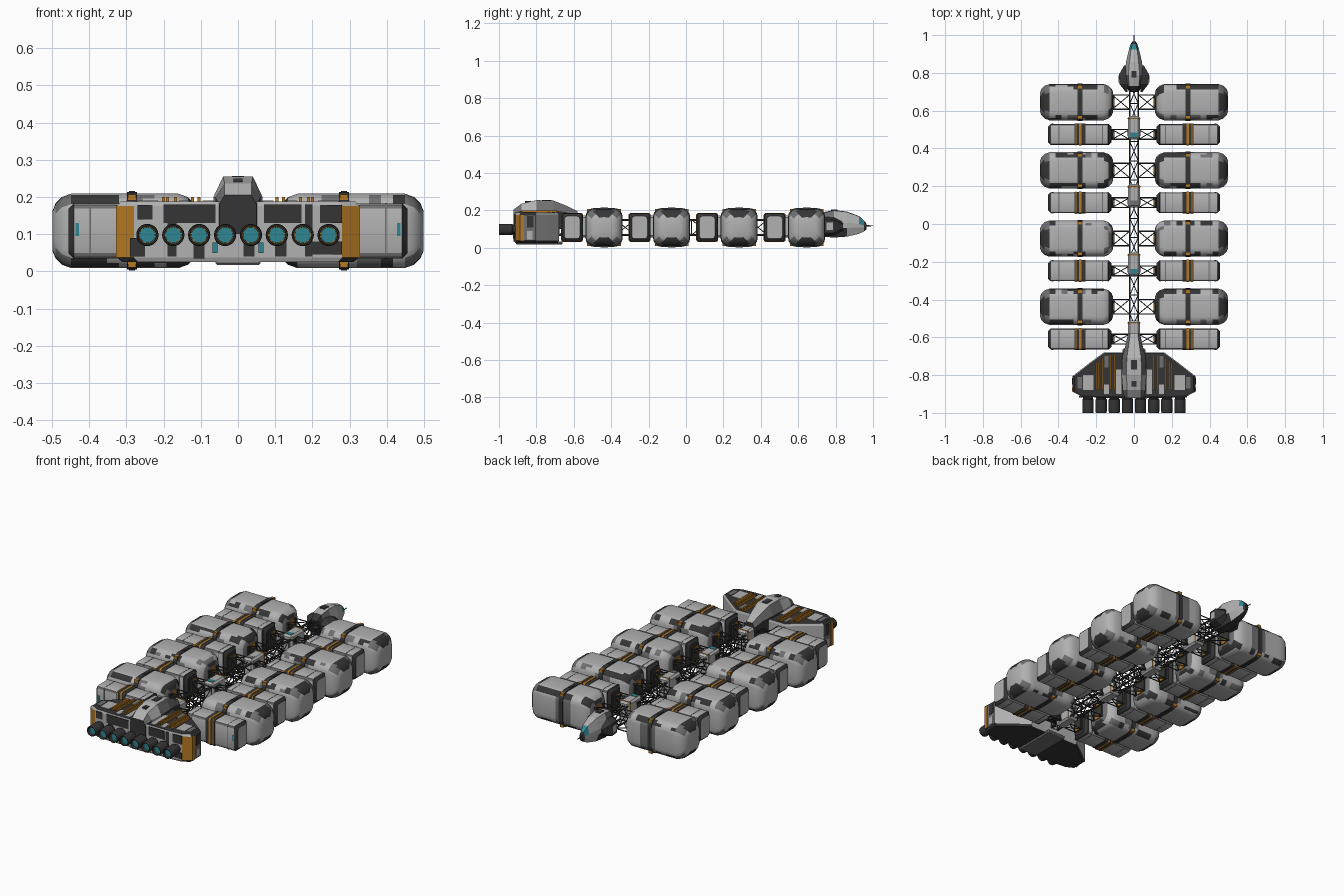
import bpy, bmesh, math
from mathutils import Vector, Matrix, noise

if "Cube" in bpy.data.objects:
    bpy.data.objects.remove(bpy.data.objects["Cube"])

# five flat colours
MATS = []
for name, c in [("light_grey", (0.44, 0.44, 0.44)), ("mid_grey", (0.16, 0.16, 0.165)),
                ("dark_grey", (0.036, 0.036, 0.037)), ("orange", (0.46, 0.19, 0.018)),
                ("teal", (0.03, 0.24, 0.29))]:
    m = bpy.data.materials.new(name)
    m.diffuse_color = (*c, 1)
    m.use_nodes = True
    m.node_tree.nodes["Principled BSDF"].inputs["Base Color"].default_value = m.diffuse_color
    MATS.append(m)
LIGHT, MID, DARK, ORANGE, TEAL = range(5)


def finish(bm, name, rule=None, smooth=False):
    bmesh.ops.recalc_face_normals(bm, faces=bm.faces)
    bm.normal_update()
    if rule:
        for f in bm.faces:
            f.material_index = rule(f.calc_center_median(), f.normal)
    me = bpy.data.meshes.new(name)
    bm.to_mesh(me)
    bm.free()
    for m in MATS:
        me.materials.append(m)
    ob = bpy.data.objects.new(name, me)
    bpy.context.collection.objects.link(ob)
    if smooth:
        bpy.context.view_layer.objects.active = ob
        ob.select_set(True)
        bpy.ops.object.shade_smooth_by_angle(angle=math.radians(35))
        ob.select_set(False)
    return ob


def loft(bm, rings, mat=LIGHT):
    vs = [[bm.verts.new(p) for p in r] for r in rings]
    n = len(rings[0])
    fs = [bm.faces.new((a[i], a[(i + 1) % n], b[(i + 1) % n], b[i])) for a, b in zip(vs, vs[1:]) for i in range(n)]
    for f in fs + [bm.faces.new(vs[0]), bm.faces.new(vs[-1])]:
        f.material_index = mat


def round_rect(hy, hz, r, seg):
    pts = []
    for k, (sy, sz) in enumerate([(1, 1), (-1, 1), (-1, -1), (1, -1)]):
        for i in range(seg + 1):
            a = math.pi / 2 * (k + i / seg)
            pts.append((sy * (hy - r) + r * math.cos(a), sz * (hz - r) + r * math.sin(a)))
    return pts


def box(bm, x0, x1, y0, y1, z0, z1, mat=LIGHT, bevel=0):
    r = bmesh.ops.create_cube(bm, size=1, matrix=Matrix.Translation(((x0 + x1) / 2, (y0 + y1) / 2, (z0 + z1) / 2))
                              @ Matrix.Diagonal((abs(x1 - x0), abs(y1 - y0), abs(z1 - z0), 1)))
    for f in {f for v in r['verts'] for f in v.link_faces}:
        f.material_index = mat
    if bevel:
        edges = list({e for v in r['verts'] for e in v.link_edges})
        bmesh.ops.bevel(bm, geom=edges, offset=bevel, segments=1, affect='EDGES', profile=0.5)


def rod(bm, a, b, r=0.0035, n=5, mat=DARK, r2=None):
    a, b = Vector(a), Vector(b)
    d = b - a
    M = Matrix.Translation((a + b) / 2) @ d.to_track_quat('Z', 'Y').to_matrix().to_4x4()
    g = bmesh.ops.create_cone(bm, cap_ends=True, segments=n, radius1=r, radius2=r if r2 is None else r2,
                              depth=d.length, matrix=M)
    for f in {f for v in g['verts'] for f in v.link_faces}:
        f.material_index = mat


ZC, STEP, Z0, Z1 = 0.109, 0.361, 0.068, 0.15


def x_loft(name, s, yc, x0, x1, hy, hz, r, ends, seg, cuts, rule):
    # rounded capsule-like body lying along x
    prof = [(x0 + t, d) for t, d in ends]
    a, b = prof[-1][0], x1 - ends[-1][0]
    prof += [(a + (b - a) * i / cuts, 0) for i in range(1, cuts)]
    prof += [(x1 - t, d) for t, d in reversed(ends)]
    bm = bmesh.new()
    loft(bm, [[(s * x, yc + y, ZC + z) for y, z in round_rect(hy - d, hz - d, r, seg)] for x, d in prof])
    return finish(bm, name, rule, True)


def strap(bm, s, yc, x0, x1, hy, hz, r, mat):
    loft(bm, [[(s * x, yc + y, ZC + z) for y, z in round_rect(hy, hz, r, 4)] for x in (x0, x1)], mat)


for i in range(4):
    yt, yc = 0.645 - STEP * i, 0.474 - STEP * i
    for s in (1, -1):
        tag = f"{i + 1}_{'right' if s > 0 else 'left'}"

        # large tank with camouflage on ends and shoulders
        def tank_rule(c, n, yt=yt):
            x, z, y = abs(c.x), c.z - ZC, c.y - yt
            if x < 0.125 or x > 0.46:
                if abs(z) > 0.06:
                    return DARK if x < 0.2 or abs(y) < 0.05 else MID
                return MID if x < 0.125 else LIGHT
            if 0.3 < abs(n.z) < 0.93:
                v = noise.noise(Vector((c.x * 14, c.y * 5, c.z * 6)))
                return DARK if v > 0.05 else MID if v < -0.3 else LIGHT
            if abs(n.z) <= 0.3 and abs(x - 0.285) < 0.05:
                return MID
            return LIGHT
        x_loft("tank_" + tag, s, yt, 0.11, 0.498, 0.096, 0.1, 0.045,
               [(0, 0.045), (0.008, 0.026), (0.025, 0.009), (0.05, 0)], 4, 9, tank_rule)

        # tank strap with clamps
        bm = bmesh.new()
        strap(bm, s, yt, 0.272, 0.298, 0.099, 0.104, 0.047, DARK)
        for sy in (1, -1):
            for sz in (1, -1):
                box(bm, s * 0.274, s * 0.296, yt + sy * 0.068, yt + sy * 0.09, ZC + sz * 0.08, ZC + sz * 0.098, ORANGE)
        box(bm, s * 0.277, s * 0.293, yt - 0.02, yt + 0.02, 0.002, 0.216, DARK)
        finish(bm, "tank_strap_" + tag)

        # small cargo container
        def pod_rule(c, n):
            x = abs(c.x)
            if x < 0.128 or 0.448 < x < 0.454:
                return DARK
            return MID if 0.2 < abs(n.z) < 0.8 else LIGHT
        x_loft("container_" + tag, s, yc, 0.12, 0.455, 0.055, 0.074, 0.014,
               [(0, 0.014), (0.014, 0)], 2, 6, pod_rule)
        bm = bmesh.new()
        for x0, x1, e, m in [(0.258, 0.316, 0.002, DARK), (0.279, 0.290, 0.004, ORANGE), (0.305, 0.310, 0.004, ORANGE),
                             (0.134, 0.140, 0.001, DARK), (0.165, 0.169, 0.001, MID), (0.395, 0.399, 0.001, MID)]:
            strap(bm, s, yc, x0, x1, 0.055 + e, 0.074 + e, 0.014, m)
        box(bm, s * 0.427, s * 0.436, yc - 0.057, yc + 0.057, 0.095, 0.13, TEAL)
        finish(bm, "container_bands_" + tag)

        # side trusses holding tank and container
        bm = bmesh.new()
        for y, h in ((yt, 0.038), (yc, 0.026)):
            xa, xb = s * 0.024, s * 0.116
            for z in (Z0, Z1):
                for d in (1, -1):
                    rod(bm, (xa, y + d * h, z), (xb, y + d * h, z))
                    rod(bm, (xa, y + d * h, z), (xb, y - d * h, z), 0.0025)
                rod(bm, (xb, y - h, z), (xb, y + h, z))
            for d in (1, -1):
                rod(bm, (xa, y + d * h, Z0), (xb, y + d * h, Z1), 0.0025)
                rod(bm, (xb, y + d * h, Z0), (xb, y + d * h, Z1))
            box(bm, s * 0.104, s * 0.122, y - h, y + h, Z0, Z1, DARK)
            for z in (Z0 + 0.007, Z1 - 0.007):
                box(bm, s * 0.102, s * 0.108, y - h * 0.45, y + h * 0.45, z - 0.013, z + 0.013, ORANGE)
        finish(bm, "side_truss_" + tag)

    # spine module between containers
    bm = bmesh.new()
    y = 0.51 - STEP * i
    box(bm, -0.032, 0.032, y - 0.062, y + 0.062, 0.055, 0.172, LIGHT, 0.01)
    box(bm, -0.0335, 0.0335, y + 0.045, y + 0.051, 0.06, 0.174, ORANGE)
    box(bm, -0.0335, 0.0335, y - 0.045, y - 0.015, 0.075, 0.15, DARK)
    box(bm, -0.018, 0.018, y - 0.05, y - 0.025, 0.165, 0.174, TEAL if i % 2 == 0 else MID)
    finish(bm, f"spine_module_{i + 1}")

# spine truss
bm = bmesh.new()
ya, yb, bays, w = -0.68, 0.74, 14, 0.022
corners = [(-w, Z0), (w, Z0), (w, Z1), (-w, Z1)]
for x, z in corners:
    rod(bm, (x, ya, z), (x, yb, z), 0.0055, 6)
for k in range(bays):
    p, q = ya + (yb - ya) * k / bays, ya + (yb - ya) * (k + 1) / bays
    for j in range(4):
        (x0, z0), (x1, z1) = corners[j], corners[(j + 1) % 4]
        rod(bm, (x0, p, z0), (x1, p, z1), 0.003)
        rod(bm, (x0, p, z0), (x1, q, z1), 0.0025)
        rod(bm, (x1, p, z1), (x0, q, z0), 0.0025)
finish(bm, "spine_truss")


def hull_ring(y, wb, wt, zl, zh):
    # hull section: wide in the middle, narrow roof and keel
    h = zh - zl
    return [(wb, y, zl + 0.35 * h), (wb, y, zl + 0.55 * h), (wt, y, zh - 0.02 * h), (0, y, zh),
            (-wt, y, zh - 0.02 * h), (-wb, y, zl + 0.55 * h), (-wb, y, zl + 0.35 * h), (-wt, y, zl), (wt, y, zl)]


# command module at the bow
def bow_rule(c, n):
    if 0.92 < c.y < 0.955 and n.z > 0.1:
        return TEAL
    if c.y > 0.955 or c.z < 0.085 or c.y < 0.725:
        return DARK
    return MID if abs(n.x) > 0.6 and c.y < 0.8 else LIGHT


bm = bmesh.new()
loft(bm, [hull_ring(*a) for a in [(0.70, 0.026, 0.018, 0.075, 0.16), (0.73, 0.04, 0.026, 0.06, 0.19),
                                  (0.79, 0.05, 0.03, 0.055, 0.202), (0.86, 0.042, 0.024, 0.06, 0.194),
                                  (0.925, 0.026, 0.016, 0.075, 0.17), (0.952, 0.018, 0.01, 0.088, 0.145),
                                  (0.965, 0.01, 0.006, 0.1, 0.13)]])
finish(bm, "command_module", bow_rule)
bm = bmesh.new()
rod(bm, (0, 0.955, 0.118), (0, 1.0, 0.118), 0.004, 6, DARK, 0.002)
box(bm, -0.014, 0.014, 0.775, 0.81, 0.196, 0.205, DARK)
for s in (1, -1):
    loft(bm, [[(s * x, y, z) for x, z in ((xi, zl), (xo, zl + 0.015), (xo, zh - 0.015), (xi, zh))]
              for y, xi, xo, zl, zh in [(0.70, 0.035, 0.045, 0.09, 0.14), (0.74, 0.03, 0.076, 0.065, 0.165),
                                        (0.79, 0.035, 0.08, 0.065, 0.165), (0.84, 0.035, 0.052, 0.09, 0.14)]], DARK)
    box(bm, s * 0.076, s * 0.081, 0.75, 0.785, 0.095, 0.135, LIGHT)
finish(bm, "bow_antenna_and_side_pods")

# engine block at the stern
half = [(0.16, -0.68), (0.235, -0.735), (0.325, -0.805), (0.325, -0.888), (0.28, -0.912), (0.2, -0.918)]
plan = half + [(-x, y) for x, y in reversed(half)]


def block_rule(c, n):
    if abs(n.z) > 0.5:
        return DARK
    return ORANGE if abs(c.x) > 0.3 and n.y < -0.2 else MID if abs(n.x) > 0.9 else LIGHT


bm = bmesh.new()
loft(bm, [[(x * k, -0.8 + (y + 0.8) * k, z) for x, y in plan]
          for z, k in ((0.026, 0.96), (0.038, 1), (0.176, 1), (0.188, 0.97))])
finish(bm, "engine_block", block_rule)

bm = bmesh.new()
for s in (1, -1):
    # deck rails and pale deck panels
    for x, y0 in ((0.105, -0.69), (0.122, -0.69), (0.168, -0.71), (0.19, -0.73), (0.2, -0.73)):
        box(bm, s * (x - 0.004), s * (x + 0.004), -0.88, y0, 0.186, 0.2, ORANGE)
    for x0, x1, y0, y1, m in [(0.066, 0.096, -0.9, -0.77, LIGHT), (0.132, 0.158, -0.9, -0.85, LIGHT),
                              (0.215, 0.27, -0.88, -0.8, LIGHT), (0.135, 0.155, -0.76, -0.70, MID),
                              (0.275, 0.30, -0.87, -0.81, MID)]:
        box(bm, s * x0, s * x1, y0, y1, 0.184, 0.191, m)
    # hull side stripe, side patches and teal marks
    box(bm, s * 0.321, s * 0.328, -0.885, -0.865, 0.036, 0.178, ORANGE)
    box(bm, s * 0.321, s * 0.327, -0.85, -0.815, 0.11, 0.17, DARK)
    box(bm, s * 0.321, s * 0.327, -0.85, -0.82, 0.045, 0.09, LIGHT)
    box(bm, s * 0.055, s * 0.068, -0.924, -0.915, 0.05, 0.078, TEAL)
# stern camouflage plates
for x0, x1, z0, z1 in [(-0.2, -0.06, 0.13, 0.18), (-0.29, -0.25, 0.04, 0.09), (-0.19, -0.165, 0.04, 0.13),
                       (-0.12, -0.09, 0.035, 0.1), (-0.05, 0.045, 0.12, 0.17), (0.07, 0.17, 0.13, 0.18),
                       (0.015, 0.045, 0.04, 0.09), (0.1, 0.13, 0.04, 0.1), (0.18, 0.2, 0.04, 0.18),
                       (0.2, 0.28, 0.045, 0.08), (0.22, 0.28, 0.13, 0.178), (-0.27, -0.23, 0.14, 0.178)]:
    y = -0.915 if max(abs(x0), abs(x1)) > 0.21 else -0.918
    box(bm, x0, x1, y - 0.003, y + 0.005, z0, z1, DARK)
box(bm, -0.06, 0.06, -0.91, -0.66, 0.018, 0.035, MID, 0.004)
finish(bm, "engine_block_panels")

# bridge hump on top of the engine block
bm = bmesh.new()
loft(bm, [[(x, y, z) for x, z in ((wb, 0.1), (wb, zm), (wt, zh), (-wt, zh), (-wb, zm), (-wb, 0.1))]
          for y, wb, wt, zm, zh in [(-0.922, 0.05, 0.036, 0.18, 0.205), (-0.88, 0.06, 0.036, 0.2, 0.236),
                                    (-0.80, 0.066, 0.04, 0.2, 0.255), (-0.71, 0.062, 0.038, 0.2, 0.253),
                                    (-0.64, 0.045, 0.028, 0.19, 0.225), (-0.58, 0.032, 0.02, 0.17, 0.195)]])
finish(bm, "bridge_hump", lambda c, n: LIGHT if n.z > 0.8 or -0.88 < c.y < -0.8 else MID if n.z > 0.2 else DARK)
bm = bmesh.new()
box(bm, -0.016, 0.016, -0.77, -0.72, 0.25, 0.257, DARK)
box(bm, -0.012, 0.012, -0.86, -0.83, 0.241, 0.25, DARK)
finish(bm, "bridge_roof_hatches")

# eight engine nozzles with thin orange rims and glowing discs
for k in range(8):
    bm = bmesh.new()
    x, z, n = -0.2434 + 0.06955 * k, 0.098, 20
    prof = [(-0.90, 0.025), (-0.925, 0.026), (-0.93, 0.030), (-0.99, 0.030), (-1.0, 0.028), (-1.0, 0.0245),
            (-0.988, 0.0235), (-0.988, 0.0215), (-0.984, 0.021)]
    loft(bm, [[(x + r * math.cos(2 * math.pi * j / n), y, z + r * math.sin(2 * math.pi * j / n)) for j in range(n)]
              for y, r in prof])
    finish(bm, f"engine_nozzle_{k + 1}", lambda c, nr, x=x: DARK if c.y > -0.98 or c.y < -0.99 else
           TEAL if math.hypot(c.x - x, c.z - 0.098) < 0.021 else ORANGE, True)
